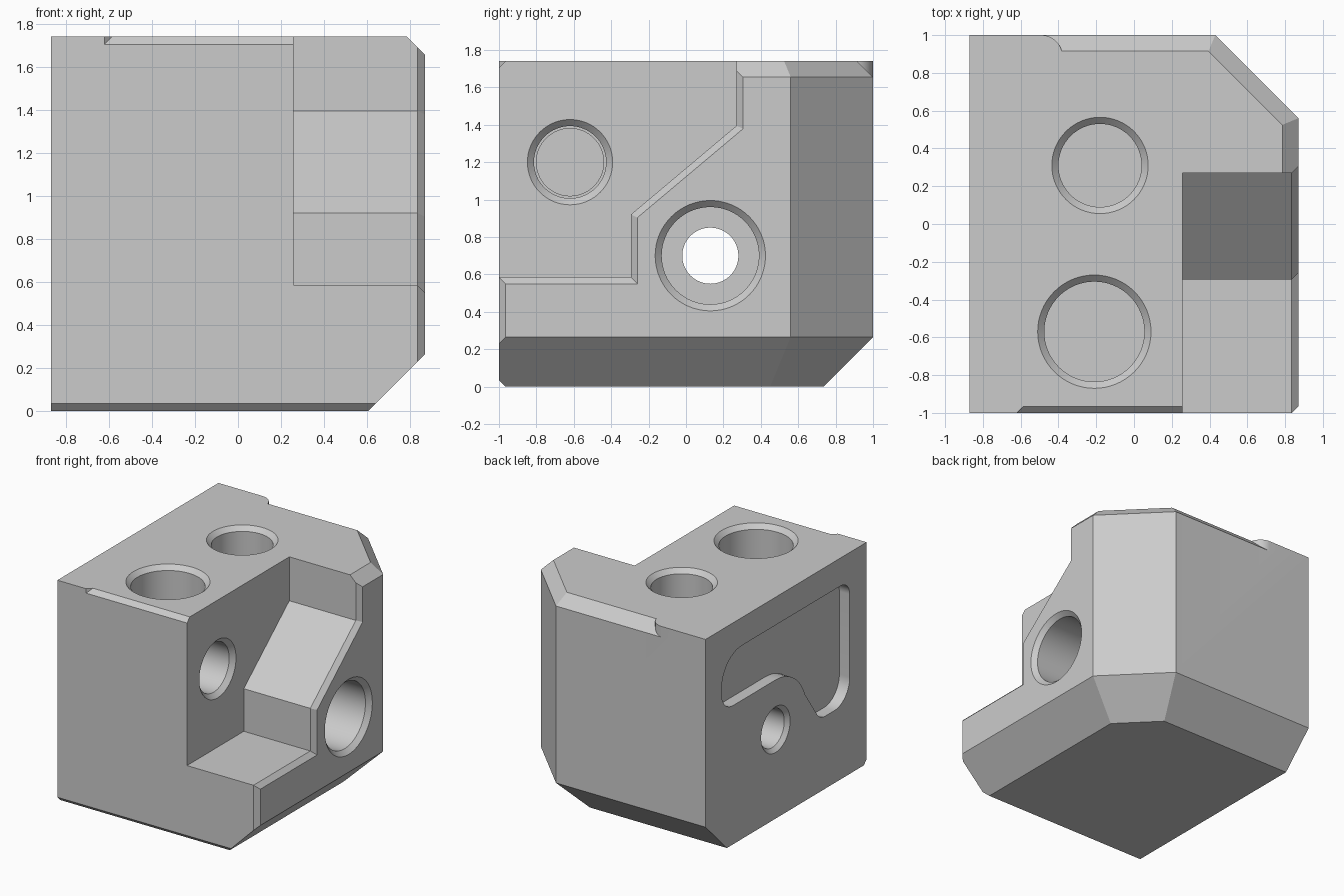
import bpy, bmesh
from math import cos, sin, pi, radians
from mathutils import Vector

if "Cube" in bpy.data.objects:
    bpy.data.objects.remove(bpy.data.objects["Cube"])

W, D, H = 0.87, 1.0, 1.74      # half width, half depth, height
SMALL, EDGE, LARGE = 0.035, 0.085, 0.265   # chamfer sizes

grey = bpy.data.materials.new("light_grey")
grey.use_nodes = True
grey.diffuse_color = (0.6, 0.6, 0.6, 1)
grey.node_tree.nodes["Principled BSDF"].inputs["Base Color"].default_value = (0.6, 0.6, 0.6, 1)


def make_object(name, bm):
    bmesh.ops.recalc_face_normals(bm, faces=bm.faces)
    mesh = bpy.data.meshes.new(name)
    bm.to_mesh(mesh)
    bm.free()
    obj = bpy.data.objects.new(name, mesh)
    bpy.context.collection.objects.link(obj)
    mesh.materials.append(grey)
    return obj


def loft(name, *rings):
    """Closed solid through rings of equal point count."""
    bm = bmesh.new()
    loops = [[bm.verts.new(p) for p in ring] for ring in rings]
    n = len(loops[0])
    for a, b in zip(loops, loops[1:]):
        for i in range(n):
            j = (i + 1) % n
            bm.faces.new((a[i], a[j], b[j], b[i]))
    bm.faces.new(loops[0])
    bm.faces.new(loops[-1])
    return make_object(name, bm)


def yz_ring(x, points):
    return [(x, y, z) for y, z in points]


def round_tool(name, axis, u, v, steps, sides=64):
    """Stepped round cutter; steps are (position along axis, radius)."""
    rings = []
    for pos, r in steps:
        ring = []
        for i in range(sides):
            a = 2 * pi * i / sides
            p, q = u + r * cos(a), v + r * sin(a)
            ring.append((pos, p, q) if axis == "x" else (p, q, pos))
        rings.append(ring)
    return loft(name, *rings)


def subtract(target, cutter):
    mod = target.modifiers.new("cut", "BOOLEAN")
    mod.operation = "DIFFERENCE"
    mod.solver = "EXACT"
    mod.object = cutter
    bpy.context.view_layer.objects.active = target
    bpy.ops.object.modifier_apply(modifier=mod.name)
    bpy.data.objects.remove(cutter)


def fillet(corners, steps=10):
    """Round each (y, z, radius) corner of an outline."""
    out = []
    for i, (y, z, r) in enumerate(corners):
        p = Vector((y, z))
        if r == 0:
            out.append(p)
            continue
        a = (Vector(corners[i - 1][:2]) - p).normalized()
        b = (Vector(corners[(i + 1) % len(corners)][:2]) - p).normalized()
        half = a.angle(b) / 2
        centre = p + (a + b).normalized() * r / sin(half)
        reach = r * cos(half) / sin(half)
        start, end = p + a * reach - centre, p + b * reach - centre
        for k in range(steps + 1):
            out.append(centre + start.lerp(end, k / steps).normalized() * r)
    return out


# Block with its convex chamfers
bm = bmesh.new()
bmesh.ops.create_cube(bm, size=1)
for v in bm.verts:
    v.co = (v.co.x * 2 * W, v.co.y * 2 * D, (v.co.z + 0.5) * H)

diag = Vector((1, 1, 0)).normalized()
diag_edge = Vector((0.43, D, 0))
up = Vector((0, 0, 1))
right, back, front = Vector((1, 0, 0)), Vector((0, 1, 0)), Vector((0, -1, 0))
planes = [
    (diag_edge, diag),
    (right * W + up * LARGE, right - up),
    (back * D + up * LARGE, back - up),
    (diag_edge + up * LARGE, diag - up),
    (front * D + up * SMALL, front - up),
    (right * (W - SMALL) + front * D, right + front),
    (right * W + up * (H - EDGE), right + up),
    (diag_edge + up * (H - EDGE), diag + up),
]
for point, normal in planes:
    cut = bmesh.ops.bisect_plane(bm, geom=bm.verts[:] + bm.edges[:] + bm.faces[:],
                                 plane_co=point, plane_no=normal, clear_outer=True)
    rim = [e for e in cut["geom_cut"] if isinstance(e, bmesh.types.BMEdge)]
    bmesh.ops.contextual_create(bm, geom=rim)
block = make_object("corner_block", bm)

# Stepped notch, flared at the outer face
notch = [(-1.2, 0.585), (-0.295, 0.585), (-0.295, 0.92), (0.27, 1.395), (0.27, 2), (-1.2, 2)]
d = 0.1
flare = [(-1.2, 0.585 - d), (-0.295 + d, 0.585 - d), (-0.295 + d, 0.92 - 0.047),
         (0.27 + d, 1.395 - 0.047), (0.27 + d, 2), (-1.2, 2)]
subtract(block, loft("notch_cutter", yz_ring(0.257, notch),
                     yz_ring(W - SMALL, notch), yz_ring(W - SMALL + d, flare)))

# Back top chamfer with a rounded run-out
wedge = [(0.865, H + 0.05), (1.05, H - 0.135), (1.05, H + 0.05)]
back_wedge = loft("back_wedge", yz_ring(-0.49, wedge), yz_ring(1, wedge))
subtract(back_wedge, round_tool("runout", "z", -0.49, 0.89, [(1, 0.11), (2, 0.11)]))
subtract(block, back_wedge)

# Front top chamfer with a mitred run-out
y0, y1 = -D - 0.05, -D + SMALL + 0.05
low, high = H - SMALL - 0.05, H + 0.05
subtract(block, loft("front_wedge",
                     [(-0.67, y0, low), (-0.67, y0, high), (-0.535, y1, high)],
                     [(0.4, y0, low), (0.4, y0, high), (0.4, y1, high)]))

# Round blind holes with chamfered mouths in the top
for x, y, r in [(-0.18, 0.31, 0.22), (-0.21, -0.57, 0.265)]:
    subtract(block, round_tool("top_hole", "z", x, y, [
        (H - 0.3, r), (H - SMALL, r), (H, r + SMALL), (H + 0.05, r + SMALL + 0.05)]))

# Blind hole in the notch wall
subtract(block, round_tool("side_hole", "x", -0.62, 1.2, [
    (-0.08, 0.18), (-0.03, 0.18), (-0.03, 0.193), (0.222, 0.193), (0.257, 0.228), (0.3, 0.271)]))

# Counterbored hole through the block
bore = [(-W - 0.05, 0.23), (-W + 0.03, 0.15), (0.49, 0.15), (0.49, 0.26),
        (W - SMALL, 0.26), (W + 0.05, 0.345)]
subtract(block, round_tool("through_bore", "x", 0.13, 0.7, bore))

# Shallow rounded pocket on the flat side, curving round the bore
outline = [(0.8, 1.09, 0.14), (0.8, 1.52, 0.25), (-0.79, 1.52, 0.11),
           (-0.79, 0.57, 0.19), (-0.42, 0.57, 0.13)]
for a in range(160, 89, -7):
    outline.append((0.13 + 0.39 * cos(radians(a)), 0.7 + 0.39 * sin(radians(a)), 0))
pocket = fillet(outline)
subtract(block, loft("pocket", yz_ring(-W - 0.1, pocket), yz_ring(-W + 0.09, pocket)))

# Smooth round walls, sharp edges
bpy.ops.object.select_all(action="DESELECT")
block.select_set(True)
bpy.context.view_layer.objects.active = block
bpy.ops.object.shade_smooth_by_angle(angle=radians(25))
